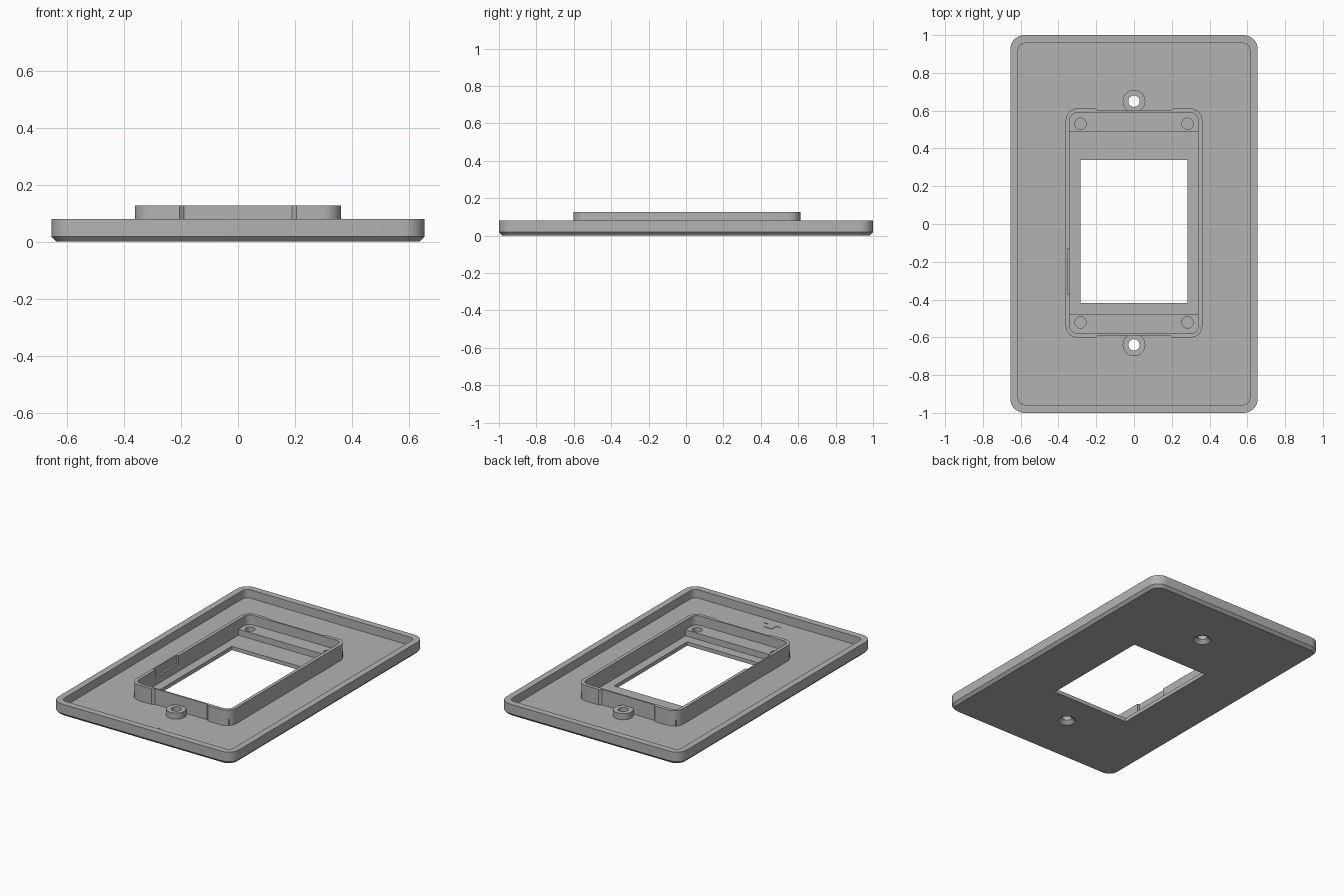
import bpy, bmesh, math

if "Cube" in bpy.data.objects:
    bpy.data.objects.remove(bpy.data.objects["Cube"])

GREY = (0.45, 0.45, 0.45, 1)
mat = bpy.data.materials.new("grey plastic")
mat.use_nodes = True
mat.diffuse_color = GREY
mat.node_tree.nodes["Principled BSDF"].inputs["Base Color"].default_value = GREY

CY = 0.005      # centre of the device frame along y
FLOOR = 0.025   # top of the thin panel
SHELF = 0.065   # top of the end shelves and bosses


def rounded(hx, hy, r, z, cy=0, n=8):
    """Rounded rectangle loop, anticlockwise."""
    pts = []
    for q, (sx, sy) in enumerate(((1, 1), (-1, 1), (-1, -1), (1, -1))):
        for i in range(n + 1):
            a = math.pi / 2 * (q + i / n)
            pts.append((sx * (hx - r) + r * math.cos(a),
                        cy + sy * (hy - r) + r * math.sin(a), z))
    return pts


def circle(x, y, r, z, n=32):
    return [(x + r * math.cos(2 * math.pi * i / n),
             y + r * math.sin(2 * math.pi * i / n), z) for i in range(n)]


def loft(name, loops, closed=False):
    """Skin successive loops; cap both ends unless the section is closed."""
    bm = bmesh.new()
    rings = [[bm.verts.new(p) for p in loop] for loop in loops]
    pairs = list(zip(rings, rings[1:]))
    if closed:
        pairs.append((rings[-1], rings[0]))
    else:
        bm.faces.new(rings[0])
        bm.faces.new(rings[-1])
    for a, b in pairs:
        for i in range(len(a)):
            j = (i + 1) % len(a)
            bm.faces.new((a[i], a[j], b[j], b[i]))
    bmesh.ops.recalc_face_normals(bm, faces=bm.faces)
    me = bpy.data.meshes.new(name)
    bm.to_mesh(me)
    bm.free()
    me.materials.append(mat)
    ob = bpy.data.objects.new(name, me)
    bpy.context.collection.objects.link(ob)
    return ob


def prism(name, outline, z0, z1):
    return loft(name, [[(x, y, z) for x, y in outline] for z in (z0, z1)])


def box(name, x0, x1, y0, y1, z0, z1):
    return prism(name, ((x0, y0), (x1, y0), (x1, y1), (x0, y1)), z0, z1)


def cylinder(name, x, y, r, z0, z1):
    return loft(name, [circle(x, y, r, z0), circle(x, y, r, z1)])


def cut(ob, cutters):
    bpy.context.view_layer.objects.active = ob
    for c in cutters:
        m = ob.modifiers.new("cut", "BOOLEAN")
        m.operation, m.solver, m.object = "DIFFERENCE", "EXACT", c
        bpy.ops.object.modifier_apply(modifier=m.name)
        bpy.data.objects.remove(c)


# Cover plate with chamfered underside and raised outer rim
plate = loft("cover_plate", [
    rounded(0.638, 0.983, 0.06, 0),
    rounded(0.655, 1.0, 0.075, 0.018),
    rounded(0.655, 1.0, 0.075, 0.08),
    rounded(0.613, 0.957, 0.035, 0.08),
    rounded(0.613, 0.957, 0.035, FLOOR)])

# Device opening and countersunk screw holes
cutters = [box("opening", -0.283, 0.283, -0.417, 0.34, -0.1, 0.2)]
screw_y = [CY + s * 0.645 for s in (1, -1)]
for y in screw_y:
    cutters.append(loft("countersink", [circle(0, y, 0.056, -0.002),
                                        circle(0, y, 0.03, 0.022),
                                        circle(0, y, 0.03, 0.1)]))
cut(plate, cutters)

# Wall around the device
frame = loft("device_frame", [
    rounded(0.362, 0.607, 0.065, FLOOR - 0.003, CY),
    rounded(0.362, 0.607, 0.065, 0.127, CY),
    rounded(0.34, 0.584, 0.04, 0.127, CY),
    rounded(0.34, 0.584, 0.04, FLOOR - 0.003, CY)], closed=True)

# Shallow relief in each end wall, and a notch in the right wall
cutters = []
for s in (1, -1):
    outline = [(-0.205, CY + s * 0.62), (-0.205, CY + s * 0.607),
               (-0.19, CY + s * 0.595), (0.19, CY + s * 0.595),
               (0.205, CY + s * 0.607), (0.205, CY + s * 0.62)]
    cutters.append(prism("relief", outline, 0, 0.2))
cutters.append(box("notch", -0.353, -0.3, -0.37, -0.13, 0.075, 0.2))
cut(frame, cutters)

parts = [plate, frame]
for s, end in ((1, "back"), (-1, "front")):
    # Shelf with two blind screw holes
    y0, y1 = sorted((CY + s * 0.485, CY + s * 0.59))
    shelf = box(end + "_shelf", -0.345, 0.345, y0, y1, FLOOR - 0.003, SHELF)
    cut(shelf, [cylinder("pilot", x, CY + s * 0.526, 0.03, FLOOR + 0.002, 0.1)
                for x in (-0.283, 0.283)])
    # Ring boss around the mounting screw
    y = CY + s * 0.645
    boss = loft(end + "_screw_boss", [
        circle(0, y, 0.06, FLOOR - 0.003), circle(0, y, 0.06, SHELF),
        circle(0, y, 0.03, SHELF), circle(0, y, 0.03, FLOOR - 0.003)], closed=True)
    parts += [shelf, boss]

# Small orientation arrow on the panel
arrow = [(0, -0.945), (0.06, -0.895), (0.028, -0.895), (0.028, -0.85),
         (-0.028, -0.85), (-0.028, -0.895), (-0.06, -0.895)]
parts.append(prism("direction_arrow", arrow, FLOOR - 0.002, FLOOR + 0.003))

# Smooth the rounded corners, keep the edges crisp
for ob in bpy.context.view_layer.objects:
    ob.select_set(ob in parts)
bpy.context.view_layer.objects.active = plate
bpy.ops.object.shade_smooth_by_angle(angle=math.radians(30))
